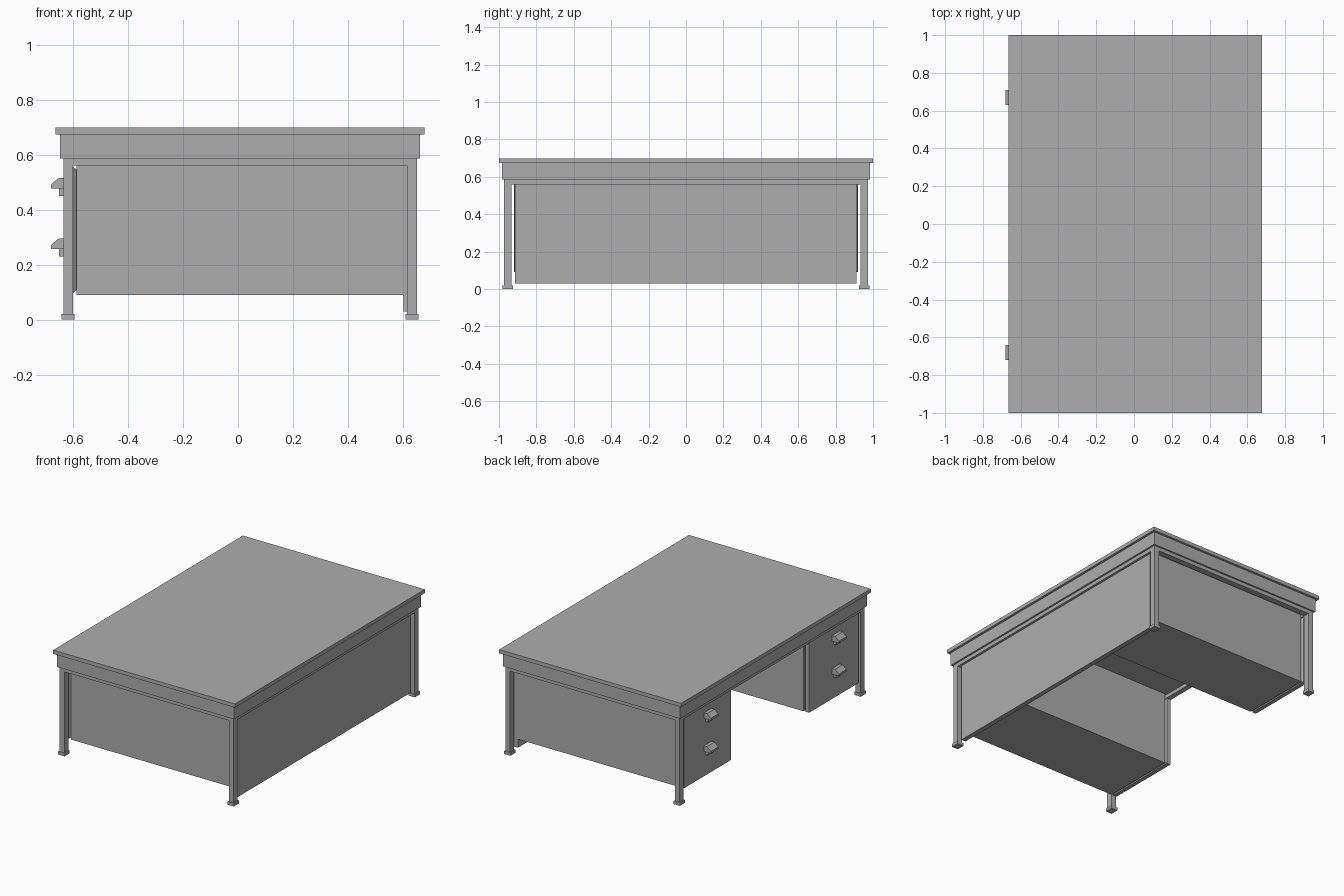
import bpy, bmesh

if "Cube" in bpy.data.objects:
    bpy.data.objects.remove(bpy.data.objects["Cube"])

# Mid-grey finish shared by every part
grey = bpy.data.materials.new("mid_grey")
grey.diffuse_color = (0.42, 0.42, 0.42, 1)
grey.use_nodes = True
grey.node_tree.nodes["Principled BSDF"].inputs["Base Color"].default_value = grey.diffuse_color


def new_object(name, bm):
    bmesh.ops.recalc_face_normals(bm, faces=bm.faces)
    mesh = bpy.data.meshes.new(name)
    bm.to_mesh(mesh)
    bm.free()
    mesh.materials.append(grey)
    obj = bpy.data.objects.new(name, mesh)
    bpy.context.collection.objects.link(obj)
    return obj


def box(name, x0, x1, y0, y1, z0, z1, back_inset=0.0):
    """Box whose +x end may be inset, giving a bevelled back."""
    bm = bmesh.new()
    bmesh.ops.create_cube(bm, size=1)
    for v in bm.verts:
        back = v.co.x > 0
        i = back_inset if back else 0.0
        v.co.x = x1 if back else x0
        v.co.y = y1 - i if v.co.y > 0 else y0 + i
        v.co.z = z1 - i if v.co.z > 0 else z0 + i
    return new_object(name, bm)


def extrude_xz(name, profile, y0, y1):
    bm = bmesh.new()
    face = bm.faces.new([bm.verts.new((x, y0, z)) for x, z in profile])
    ext = bmesh.ops.extrude_face_region(bm, geom=[face])
    moved = [g for g in ext["geom"] if isinstance(g, bmesh.types.BMVert)]
    bmesh.ops.translate(bm, verts=moved, vec=(0, y1 - y0, 0))
    # the starting face is kept as the near cap
    if not face.is_valid or len([f for f in bm.faces if len(f.verts) == len(profile)]) < 2:
        bmesh.ops.holes_fill(bm, edges=bm.edges)
    return new_object(name, bm)


# Table top and apron
box("table_top", -0.664, 0.678, -1.0, 1.0, 0.673, 0.698)
box("apron", -0.647, 0.662, -0.985, 0.985, 0.585, 0.673)

# Legs with square feet
for xname, x0, x1 in (("front", -0.635, -0.600), ("back", 0.615, 0.650)):
    for yname, s in (("left", 1), ("right", -1)):
        a, b = sorted((s * 0.932, s * 0.974))
        box(f"{xname}_{yname}_leg", x0, x1, a, b, 0.02, 0.585)
        box(f"{xname}_{yname}_foot", x0 - 0.006, x1 + 0.006,
            a - 0.006, b + 0.006, 0.0, 0.02)

# Rails joining the leg tops
for yname, s in (("left", 1), ("right", -1)):
    a, b = sorted((s * 0.932, s * 0.974))
    box(f"{yname}_side_rail", -0.600, 0.615, a, b, 0.56, 0.585)
box("front_rail", -0.635, -0.600, -0.932, 0.932, 0.56, 0.585)
box("back_rail", 0.615, 0.650, -0.932, 0.932, 0.56, 0.585)

# Modesty panel closing the back
box("back_panel", 0.602, 0.634, -0.915, 0.912, 0.03, 0.585)

# Drawer pedestals with front panels and hooded pulls
hood = [(-0.628, 0.515), (-0.652, 0.515), (-0.680, 0.491), (-0.680, 0.477),
        (-0.628, 0.477)]
for yname, s, inner, mid in (("left", 1, 0.43, 0.67), ("right", -1, 0.40, -0.68)):
    a, b = sorted((s * inner, s * 0.918))
    box(f"{yname}_pedestal", -0.588, 0.602, a, b, 0.09, 0.585)
    # front slab with its rear edges bevelled back
    box(f"{yname}_drawer_front", -0.630, -0.604, a - 0.002, b + 0.002, 0.092, 0.56)
    box(f"{yname}_drawer_bevel", -0.604, -0.588, a - 0.002, b + 0.002,
        0.092, 0.56, back_inset=0.015)
    for i, drop in enumerate((0.0, 0.22)):
        extrude_xz(f"{yname}_pull_hood_{i + 1}",
                   [(x, z - drop) for x, z in hood], mid - 0.04, mid + 0.04)
        box(f"{yname}_pull_plate_{i + 1}", -0.650, -0.628,
            mid - 0.025, mid + 0.025, 0.45 - drop, 0.477 - drop)
